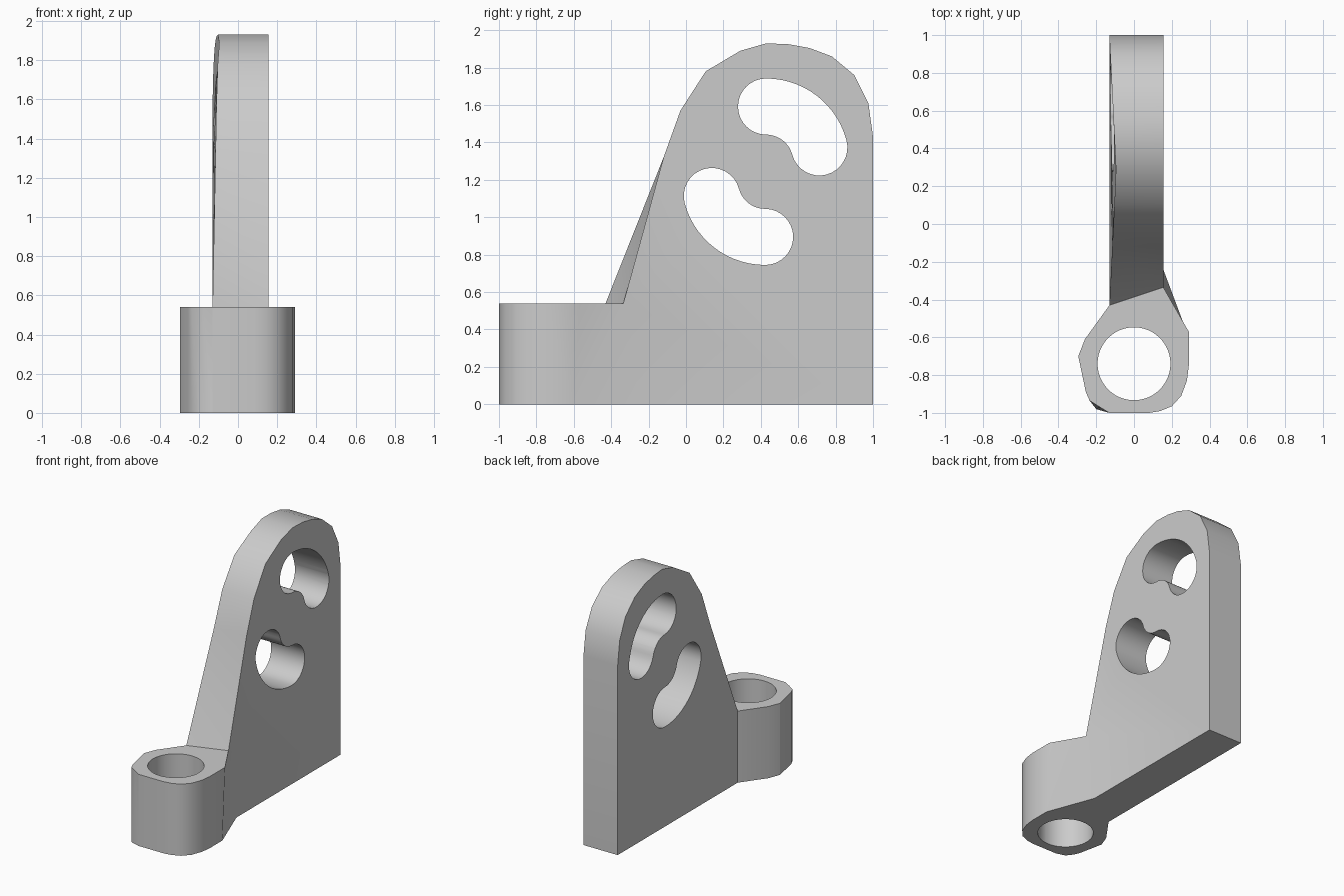
import bpy, bmesh
from math import sin, cos, radians, pi

cube = bpy.data.objects.get("Cube")
if cube:
    bpy.data.objects.remove(cube, do_unlink=True)

grey = bpy.data.materials.new("plain_grey")
grey.use_nodes = True
colour = (0.6, 0.6, 0.6, 1)
grey.diffuse_color = colour
grey.node_tree.nodes["Principled BSDF"].inputs["Base Color"].default_value = colour

H = 0.54        # boss height
RIGHT = 0.155   # plate's +x face


def loft(bm, a, b):
    """Closed solid between two rings with equal point counts; returns side faces."""
    va = [bm.verts.new(p) for p in a]
    vb = [bm.verts.new(p) for p in b]
    bm.faces.new(va)
    bm.faces.new(vb[::-1])
    n = len(va)
    return [bm.faces.new((va[i], vb[i], vb[(i + 1) % n], va[(i + 1) % n]))
            for i in range(n)]


def finish(bm, name):
    bmesh.ops.recalc_face_normals(bm, faces=bm.faces[:])
    mesh = bpy.data.meshes.new(name)
    bm.to_mesh(mesh)
    bm.free()
    mesh.materials.append(grey)
    obj = bpy.data.objects.new(name, mesh)
    bpy.context.collection.objects.link(obj)
    return obj


def left_x(y):
    """The plate's -x face dips slightly inward along the rim."""
    return -0.095 - 0.035 * min(1, abs(y - 0.28) / 0.71)


# Upright plate: (y, z) outline, ending in the edge that meets the boss
rim = [(1, 0), (1, 1.43), (0.975, 1.61), (0.9, 1.76), (0.78, 1.86), (0.66, 1.905),
       (0.55, 1.925), (0.43, 1.93), (0.29, 1.89), (0.105, 1.78), (-0.03, 1.57),
       (-0.12, 1.32)]
right_ring = [(RIGHT, y, z) for y, z in rim + [(-0.335, H), (-0.24, 0)]]
left_ring = [(left_x(y), y, z) for y, z in rim + [(-0.43, H), (-0.43, 0)]]
bm = bmesh.new()
sides = loft(bm, right_ring, left_ring)
joints = [sides[len(rim)]]

# Boss: (x, y) outlines, with top and bottom differing a little
shared = [(0.29, -0.75), (0.28, -0.83), (0.25, -0.91), (0.2, -0.965), (0.14, -0.99),
          (0.08, -1), (-0.13, -1)]
back = [(-0.235, -0.935), (-0.255, -0.89), (-0.295, -0.7), (-0.26, -0.61)]
x_l = left_x(-0.43)
top = [(RIGHT, -0.335), (0.29, -0.57)] + shared + [(-0.18, -0.97)] + back + [(x_l, -0.43)]
low = [(RIGHT, -0.24), (0.29, -0.6)] + shared + [(-0.2, -0.98)] + back + [(x_l, -0.43)]
sides = loft(bm, [(x, y, H) for x, y in top], [(x, y, 0) for x, y in low])
joints.append(sides[-1])

# Fuse boss and plate into one skin
bmesh.ops.delete(bm, geom=joints, context='FACES_ONLY')
bmesh.ops.remove_doubles(bm, verts=bm.verts[:], dist=0.0005)
bmesh.ops.recalc_face_normals(bm, faces=bm.faces[:])
bmesh.ops.triangulate(bm, faces=bm.faces[:])
bracket = finish(bm, "bracket")


def arc(cy, cz, r, start, end, n):
    return [(cy + r * cos(radians(start + (end - start) * i / n)),
             cz + r * sin(radians(start + (end - start) * i / n))) for i in range(n + 1)]


def slot_cutter(cy, cz, a0, a1, mid=0.295, r=0.15):
    """Kidney-shaped slot following an arc about (cy, cz)."""
    def lobe(a):
        return cy + mid * cos(radians(a)), cz + mid * sin(radians(a))
    pts = arc(cy, cz, mid + r, a0, a1, 14)
    pts += arc(*lobe(a1), r, a1, a1 + 180, 16)[1:]
    pts += arc(cy, cz, mid - r, a1, a0, 10)[1:]
    pts += arc(*lobe(a0), r, a0 + 180, a0 + 360, 16)[1:-1]
    b = bmesh.new()
    loft(b, [(-0.4, y, z) for y, z in pts], [(0.4, y, z) for y, z in pts])
    return finish(b, "slot_cutter")


def bore_cutter():
    pts = [(0.193 * cos(2 * pi * i / 48), -0.74 + 0.193 * sin(2 * pi * i / 48))
           for i in range(48)]
    b = bmesh.new()
    loft(b, [(x, y, -0.2) for x, y in pts], [(x, y, 0.8) for x, y in pts])
    return finish(b, "bore_cutter")


# Cut the two curved slots and the round bore
bpy.context.view_layer.objects.active = bracket
for cutter in (slot_cutter(0.428, 1.297, 15, 90),
               slot_cutter(0.423, 1.19, 195, 270),
               bore_cutter()):
    cutter.hide_render = True
    mod = bracket.modifiers.new("cut", 'BOOLEAN')
    mod.operation = 'DIFFERENCE'
    mod.solver = 'EXACT'
    mod.object = cutter
    bpy.ops.object.modifier_apply(modifier=mod.name)
    bpy.data.objects.remove(cutter, do_unlink=True)

bpy.ops.object.select_all(action='DESELECT')
bracket.select_set(True)
bpy.ops.object.shade_smooth_by_angle(angle=radians(30))
